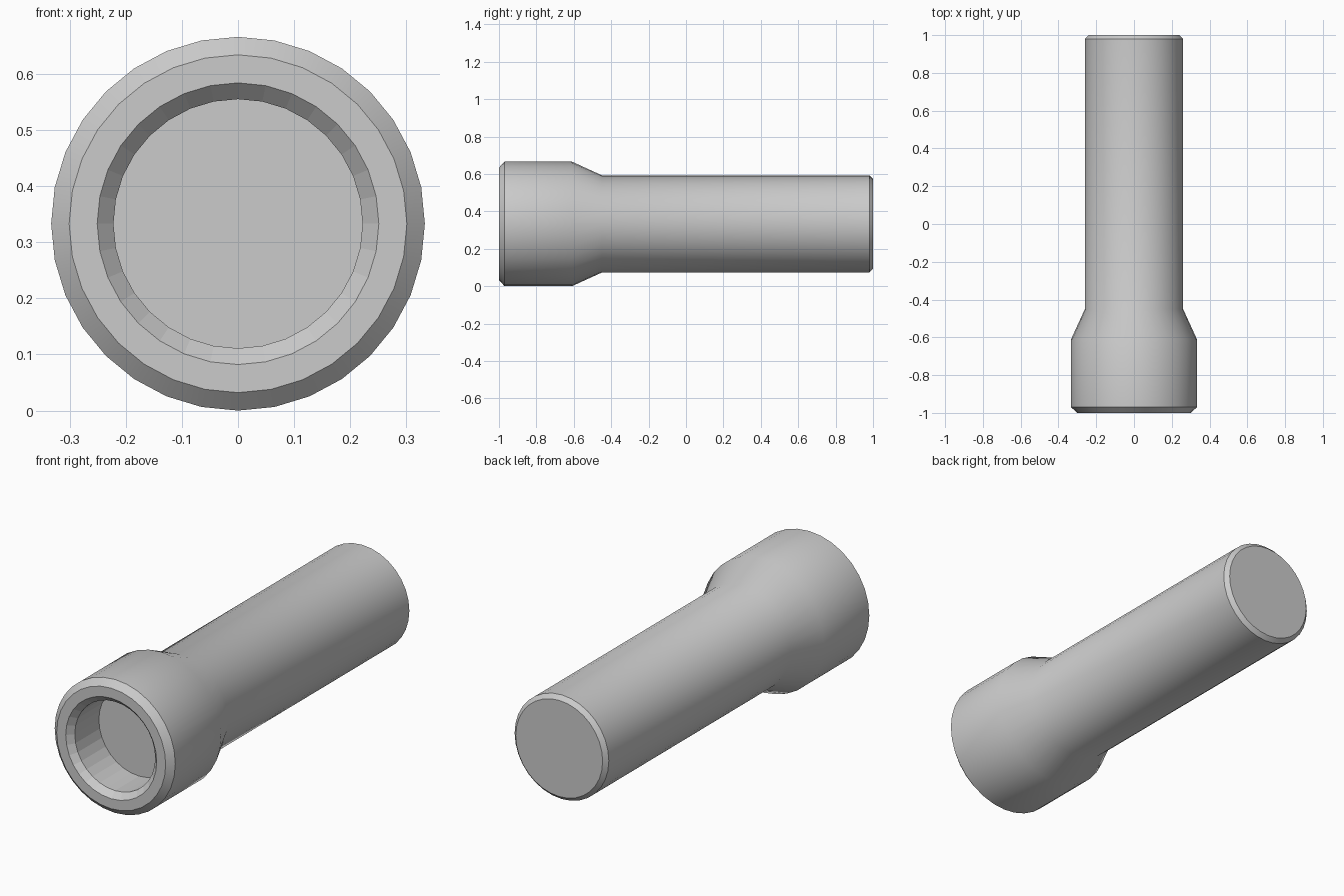
import bpy, bmesh, math

if "Cube" in bpy.data.objects:
    bpy.data.objects.remove(bpy.data.objects["Cube"])

SIDES = 32
AXIS_Z = 0.333

# Lathe profile (radius, y): lens floor, bore, rim, head, neck, barrel, end cap
profile = [
    (0.222, -0.78), (0.222, -0.97), (0.251, -1.0), (0.301, -1.0),
    (0.333, -0.97), (0.333, -0.61), (0.26, -0.45), (0.26, 0.98), (0.24, 1.0),
]
FLAT_BANDS = (0, 1)  # faceted bore and inner chamfer


def ring(bm, radius, y):
    return [bm.verts.new((radius * math.cos(a), y, AXIS_Z + radius * math.sin(a)))
            for a in (2 * math.pi * i / SIDES for i in range(SIDES))]


bm = bmesh.new()
rings = [ring(bm, r, y) for r, y in profile]
flat_faces = set()

# Side bands
for b, (lo, hi) in enumerate(zip(rings, rings[1:])):
    for i in range(SIDES):
        j = (i + 1) % SIDES
        face = bm.faces.new((lo[i], lo[j], hi[j], hi[i]))
        if b in FLAT_BANDS:
            flat_faces.add(face)

# Lens floor and end cap
bm.faces.new(rings[0])
bm.faces.new(rings[-1])
bmesh.ops.recalc_face_normals(bm, faces=bm.faces[:])
bm.faces.index_update()
flat_ids = {f.index for f in flat_faces}

mesh = bpy.data.meshes.new("flashlight_body")
bm.to_mesh(mesh)
bm.free()
body = bpy.data.objects.new("flashlight_body", mesh)
bpy.context.collection.objects.link(body)

# Smooth outside with crisp chamfers, faceted bore
bpy.context.view_layer.objects.active = body
body.select_set(True)
bpy.ops.object.shade_smooth_by_angle(angle=math.radians(30))
for p in mesh.polygons:
    if p.index in flat_ids:
        p.use_smooth = False
